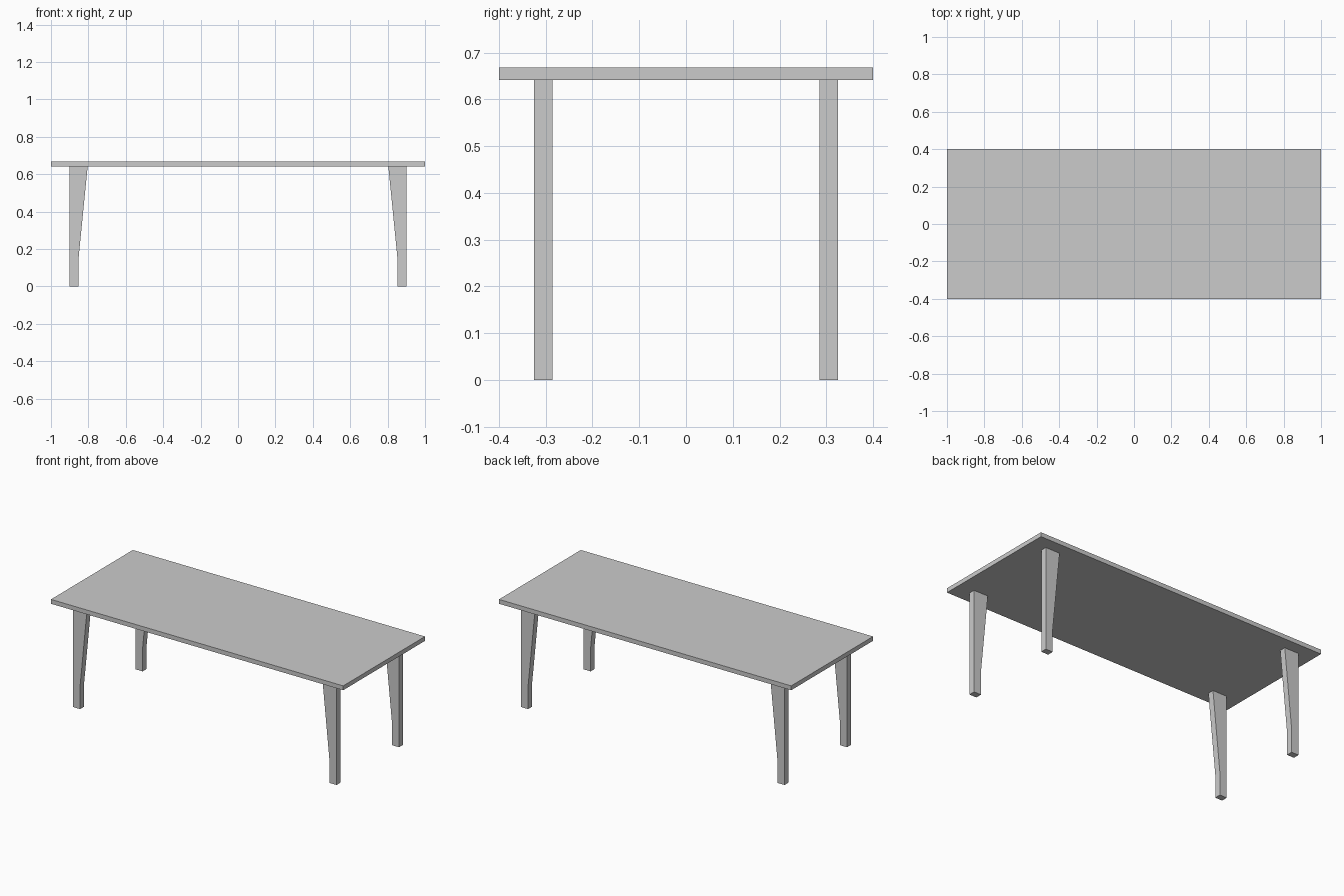
import bpy, bmesh

if "Cube" in bpy.data.objects:
    bpy.data.objects.remove(bpy.data.objects["Cube"])

TOP_Z, TOP_T = 0.668, 0.027
UNDER = TOP_Z - TOP_T


def make_object(name, bm):
    bmesh.ops.recalc_face_normals(bm, faces=bm.faces)
    mesh = bpy.data.meshes.new(name)
    bm.to_mesh(mesh)
    bm.free()
    obj = bpy.data.objects.new(name, mesh)
    bpy.context.collection.objects.link(obj)
    return obj


# Tabletop slab
bm = bmesh.new()
bmesh.ops.create_cube(bm, size=1)
bmesh.ops.scale(bm, vec=(2.0, 0.8, TOP_T), verts=bm.verts)
bmesh.ops.translate(bm, vec=(0, 0, TOP_Z - TOP_T / 2), verts=bm.verts)
make_object("tabletop", bm)

# Leg side profile (x, z): straight foot, then flaring inward up to the top
PROFILE = [(0.902, 0), (0.902, UNDER), (0.804, UNDER), (0.853, 0.145), (0.853, 0)]
LEG_Y, LEG_DEPTH = 0.286, 0.039


def add_leg(name, sx, sy):
    bm = bmesh.new()
    face = bm.faces.new([bm.verts.new((sx * x, sy * LEG_Y, z)) for x, z in PROFILE])
    ext = bmesh.ops.extrude_face_region(bm, geom=[face], use_keep_orig=True)
    moved = [g for g in ext["geom"] if isinstance(g, bmesh.types.BMVert)]
    bmesh.ops.translate(bm, vec=(0, sy * LEG_DEPTH, 0), verts=moved)
    make_object(name, bm)


# Four mirrored legs
for side, sx in (("left", -1), ("right", 1)):
    for end, sy in (("front", -1), ("back", 1)):
        add_leg(f"{end}_{side}_leg", sx, sy)
